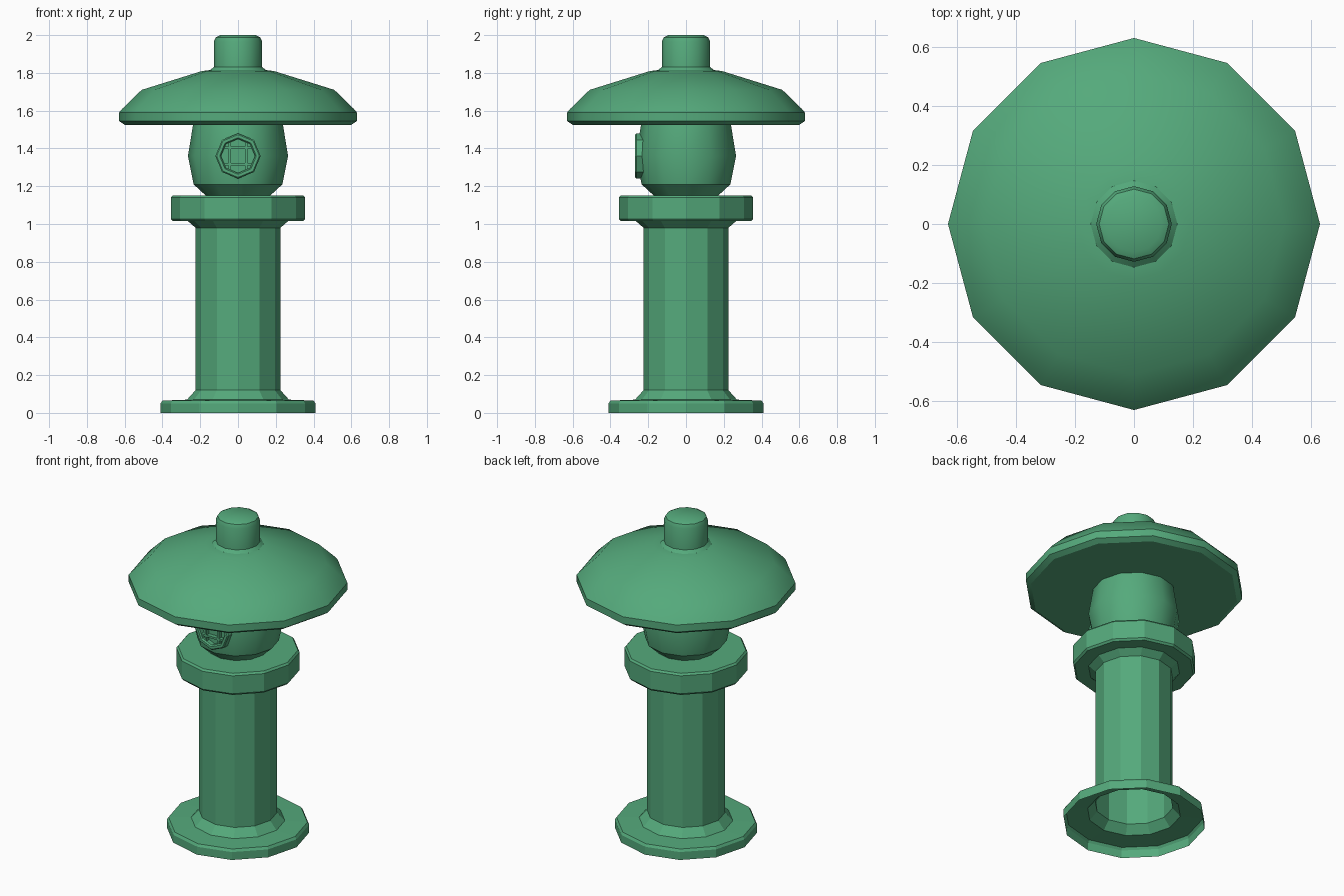
import bpy, bmesh, math

if "Cube" in bpy.data.objects:
    bpy.data.objects.remove(bpy.data.objects["Cube"])

green = bpy.data.materials.new("green_stone")
green.diffuse_color = (0.09, 0.40, 0.20, 1)
green.use_nodes = True
green.node_tree.nodes["Principled BSDF"].inputs["Base Color"].default_value = green.diffuse_color


def finish(name, bm, smooth):
    mesh = bpy.data.meshes.new(name)
    bm.to_mesh(mesh)
    bm.free()
    mesh.materials.append(green)
    obj = bpy.data.objects.new(name, mesh)
    bpy.context.collection.objects.link(obj)
    if smooth:
        bpy.ops.object.select_all(action='DESELECT')
        obj.select_set(True)
        bpy.context.view_layer.objects.active = obj
        bpy.ops.object.shade_smooth_by_angle(angle=math.radians(smooth))
    return obj


def lathe(name, profile, sides=12, bottom=False, top=False, smooth=0):
    """Revolve (radius, height) points, listed upward, around z."""
    bm = bmesh.new()
    rings = []
    for r, z in profile:
        angles = [2 * math.pi * i / sides for i in range(sides)]
        rings.append([bm.verts.new((r * math.cos(a), r * math.sin(a), z)) for a in angles])
    for low, high in zip(rings, rings[1:]):
        for i in range(sides):
            j = (i + 1) % sides
            bm.faces.new((low[i], low[j], high[j], high[i]))
    if bottom:
        bm.faces.new(rings[0][::-1])
    if top:
        bm.faces.new(rings[-1])
    return finish(name, bm, smooth)


def face_front(obj):
    obj.rotation_euler.x = math.pi / 2
    obj.location.z = 1.36


# Hollow foot and post, open underneath
lathe("base", [(0.41, 0), (0.41, 0.05), (0.40, 0.065), (0.27, 0.07), (0.225, 0.12)])
lathe("post", [(0.225, 0.12), (0.225, 0.98), (0.265, 1.015)])

# Platform under the light chamber
lathe("platform", [(0.265, 1.015), (0.345, 1.015), (0.355, 1.027), (0.355, 1.14),
                   (0.345, 1.152)], top=True)

# Rounded light chamber with a recessed window
chamber = lathe("light_chamber", [(0.17, 1.15), (0.235, 1.21), (0.265, 1.36), (0.238, 1.525)],
                bottom=True, top=True, smooth=32)
cutter = lathe("window_cutter", [(0.097, 0.235), (0.097, 0.35)], 8, True, True)
face_front(cutter)
cutter.hide_render = True
cutter.hide_viewport = True
cut = chamber.modifiers.new("window_recess", 'BOOLEAN')
cut.operation = 'DIFFERENCE'
cut.solver = 'EXACT'
cut.object = cutter

# Octagonal window frame
face_front(lathe("window_frame", [(0.12, 0.21), (0.12, 0.263), (0.113, 0.27),
                                  (0.097, 0.27), (0.09, 0.262), (0.09, 0.21)], 8))

# Crossed window bars
for direction in ("upright", "crossbar"):
    for side in (-1, 1):
        bm = bmesh.new()
        bmesh.ops.create_cube(bm, size=1)
        upright = direction == "upright"
        for v in bm.verts:
            x, y, z = v.co
            across, along = (x, z) if upright else (z, x)
            across = across * 0.012 + side * 0.043
            along *= 0.165
            v.co = ((across, y * 0.03 - 0.247, along + 1.36) if upright
                    else (along, y * 0.028 - 0.247, across + 1.36))
        finish(f"window_{direction}_{'low' if side < 0 else 'high'}", bm, 0)

# Wide domed roof
lathe("roof", [(0.60, 1.525), (0.63, 1.545), (0.63, 1.59), (0.61, 1.613), (0.51, 1.71),
               (0.19, 1.81), (0.147, 1.815), (0.128, 1.832)],
      bottom=True, top=True, smooth=32)

# Finial
lathe("finial", [(0.128, 1.815), (0.128, 1.965), (0.118, 1.988), (0.095, 2.0)],
      bottom=True, top=True, smooth=32)
